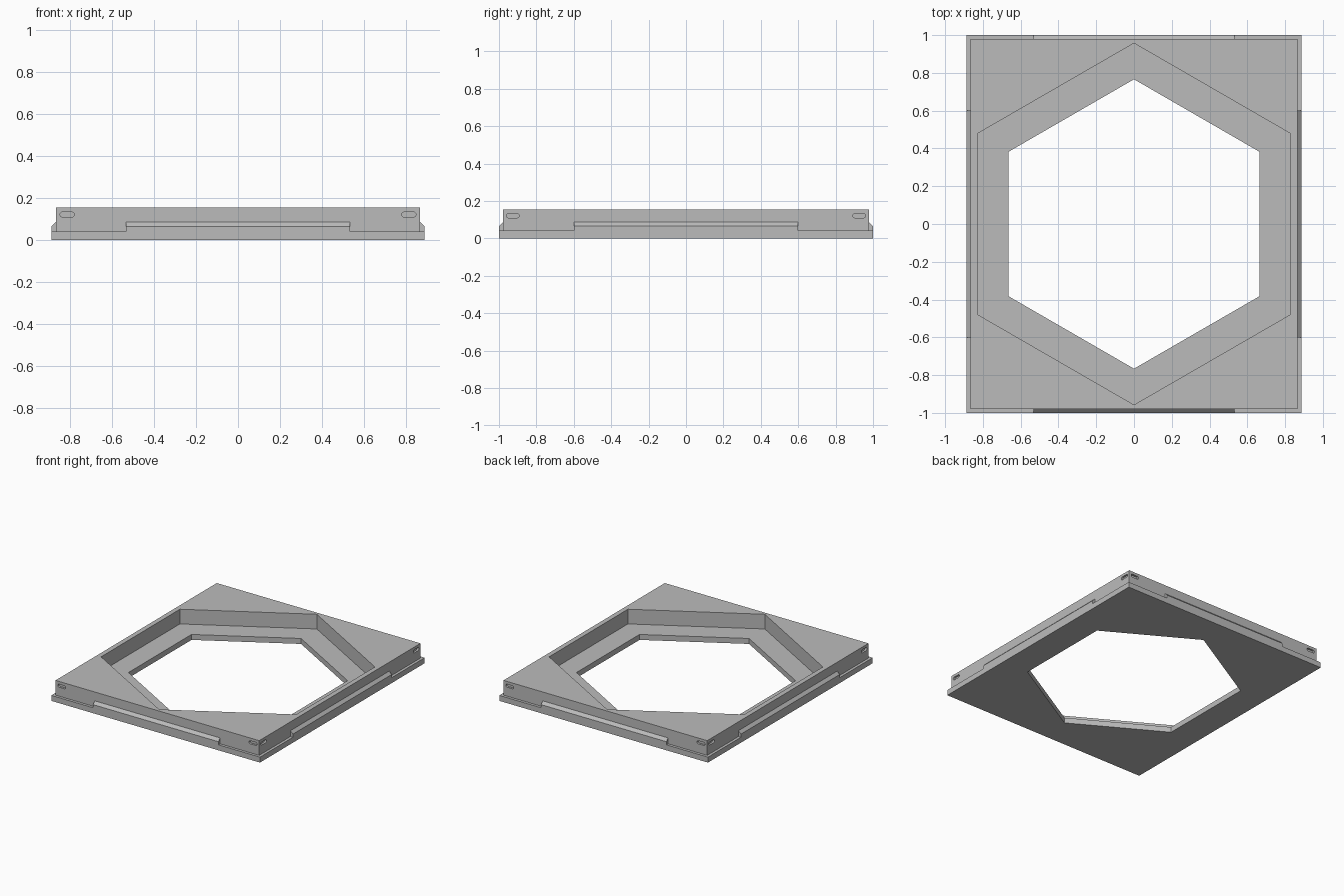
import bpy
import bmesh
from math import pi, cos, sin
from mathutils import Matrix, Vector

cube = bpy.data.objects.get("Cube")
if cube:
    bpy.data.objects.remove(cube, do_unlink=True)

HX, HY, TOP = 0.887, 1.0, 0.155      # half sizes of the flange, total height
INSET, FLANGE, RIDGE = 0.021, 0.042, 0.066

grey = bpy.data.materials.new("plain grey")
grey.use_nodes = True
grey.diffuse_color = (0.5, 0.5, 0.5, 1)
grey.node_tree.nodes["Principled BSDF"].inputs["Base Color"].default_value = grey.diffuse_color


def prism(name, points, direction, matrix=Matrix()):
    """Extrude a closed outline along a direction."""
    bm = bmesh.new()
    face = bm.faces.new([bm.verts.new(p) for p in points])
    extruded = bmesh.ops.extrude_face_region(bm, geom=[face])["geom"]
    verts = [v for v in extruded if isinstance(v, bmesh.types.BMVert)]
    bmesh.ops.translate(bm, verts=verts, vec=direction)
    bmesh.ops.recalc_face_normals(bm, faces=bm.faces)
    bm.transform(matrix)
    mesh = bpy.data.meshes.new(name)
    bm.to_mesh(mesh)
    bm.free()
    mesh.materials.append(grey)
    obj = bpy.data.objects.new(name, mesh)
    bpy.context.collection.objects.link(obj)
    return obj


def rectangle(hx, hy, z):
    return [(-hx, -hy, z), (hx, -hy, z), (hx, hy, z), (-hx, hy, z)]


def hexagon(radius, z):
    return [(radius * sin(i * pi / 3), radius * cos(i * pi / 3), z) for i in range(6)]


def combine(target, other, operation):
    """Apply a boolean and remove the helper object."""
    mod = target.modifiers.new("boolean", 'BOOLEAN')
    mod.operation, mod.solver, mod.object = operation, 'EXACT', other
    bpy.context.view_layer.objects.active = target
    bpy.ops.object.modifier_apply(modifier=mod.name)
    bpy.data.objects.remove(other, do_unlink=True)


# Flange plate and raised body, each with its own hexagonal opening
flange = prism("base_flange", rectangle(HX, HY, 0), Vector((0, 0, FLANGE)))
combine(flange, prism("opening", hexagon(0.766, -0.1), Vector((0, 0, 0.4))), 'DIFFERENCE')
body = prism("raised_body", rectangle(HX - INSET, HY - INSET, FLANGE), Vector((0, 0, TOP - FLANGE)))
combine(body, prism("pocket", hexagon(0.957, -0.1), Vector((0, 0, 0.4))), 'DIFFERENCE')

# Chamfered clip ridge and two rounded slots on each side
sides = (("front", 0, HY, HX, 0.533), ("right", -pi / 2, HX, HY, 0.6),
         ("back", pi, HY, HX, 0.533), ("left", pi / 2, HX, HY, 0.6))
for side, angle, reach, half_width, half_ridge in sides:
    turn = Matrix.Rotation(angle, 4, 'Z')
    wall = reach - INSET
    profile = [(-half_ridge, -y, z) for y, z in
               ((wall, FLANGE), (reach, FLANGE), (reach, RIDGE), (wall, RIDGE + INSET))]
    prism(side + "_clip_ridge", profile, Vector((2 * half_ridge, 0, 0)), turn)
    for sign in (-1, 1):
        centre = sign * (half_width - 0.074)
        outline = []
        for i in range(16):
            a = (i + 0.5) * pi / 8
            offset = 0.022 if cos(a) > 0 else -0.022
            outline.append((centre + offset + 0.012 * cos(a), -wall - 0.01, 0.122 + 0.012 * sin(a)))
        combine(body, prism("slot", outline, Vector((0, 0.025, 0)), turn), 'DIFFERENCE')
